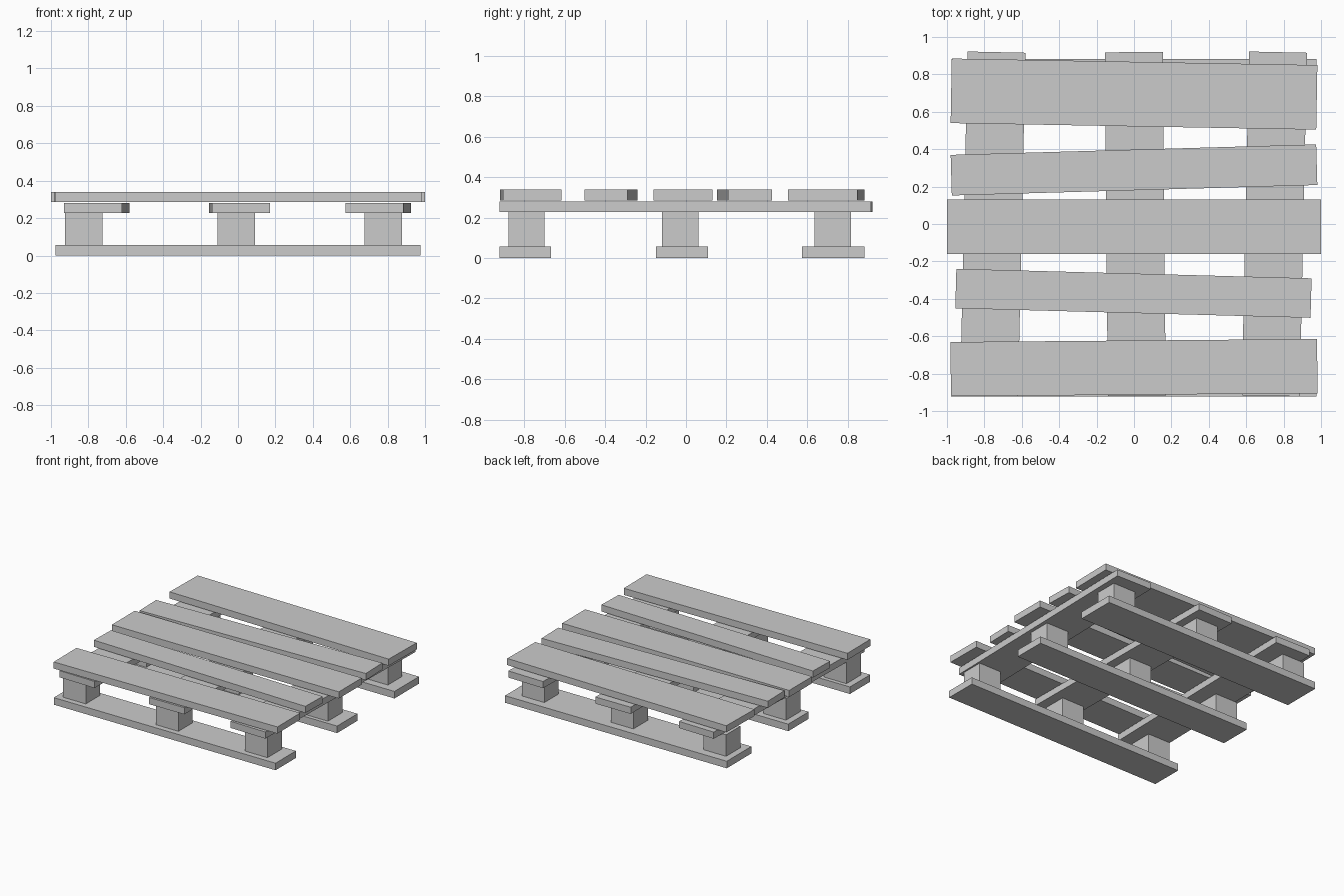
import bpy
from math import atan2

if "Cube" in bpy.data.objects:
    bpy.data.objects.remove(bpy.data.objects["Cube"])


def plank(name, center, size, z0, z1, turn=0.0):
    """Box given by plan centre, plan size, height range and turn about z."""
    bpy.ops.mesh.primitive_cube_add(
        size=1, location=(center[0], center[1], (z0 + z1) / 2), rotation=(0, 0, turn))
    ob = bpy.context.object
    ob.name = name
    ob.scale = (size[0], size[1], z1 - z0)
    bpy.ops.object.transform_apply(location=False, rotation=False, scale=True)
    return ob


# Bottom runners: y centre, width
for i, (y, w) in enumerate([(-0.795, 0.256), (-0.02, 0.257), (0.728, 0.309)]):
    plank(f"bottom_board_{i + 1}", (0, y), (1.954, w), 0, 0.056)

# Nine spacer blocks
for i, x in enumerate([-0.825, -0.009, 0.776]):
    for j, y in enumerate([-0.789, -0.028, 0.726]):
        plank(f"block_{i + 1}_{j + 1}", (x, y), (0.199, 0.18), 0.056, 0.227)

# Cross boards running front to back: x at front end, x at back end
for i, (xf, xb) in enumerate([(-0.775, -0.735), (0.015, -0.001), (0.731, 0.77)]):
    plank(f"cross_board_{i + 1}", ((xf + xb) / 2, 0), (0.31, 1.838),
          0.227, 0.28, -atan2(xb - xf, 1.84))

# Deck boards: x centre, length, width, y at left end, y at right end
deck = [(0, 1.96, 0.29, -0.776, -0.760),
        (-0.003, 1.9, 0.211, -0.345, -0.396),
        (0, 2.0, 0.29, -0.015, -0.015),
        (0, 1.955, 0.217, 0.261, 0.317),
        (0, 1.955, 0.345, 0.712, 0.677)]
for i, (x, length, w, yl, yr) in enumerate(deck):
    plank(f"deck_board_{i + 1}", (x, (yl + yr) / 2), (length, w),
          0.286, 0.339, atan2(yr - yl, length))
